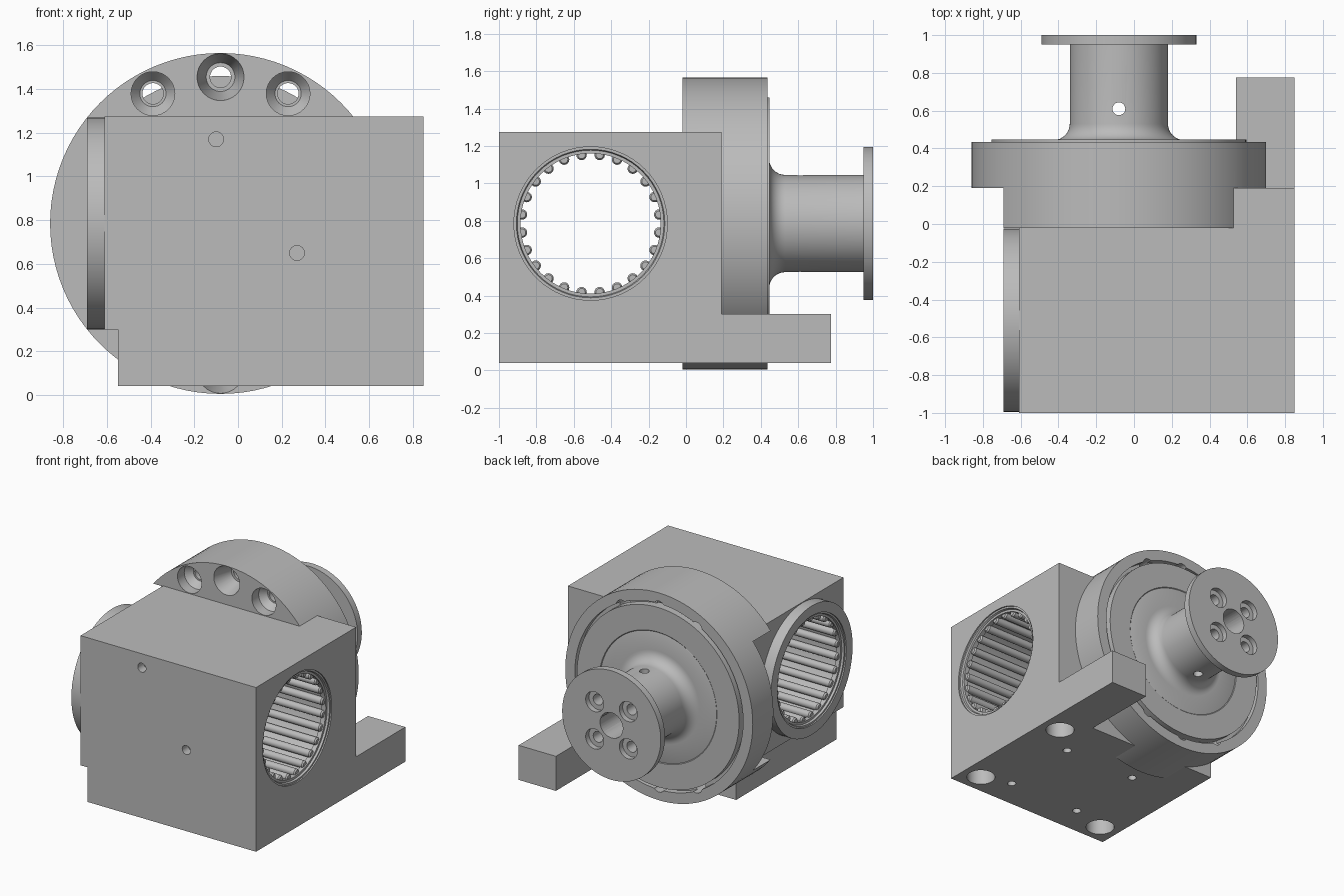
import bpy, bmesh, math
from mathutils import Vector

if "Cube" in bpy.data.objects:
    bpy.data.objects.remove(bpy.data.objects["Cube"], do_unlink=True)

steel = bpy.data.materials.new("plain_grey_steel")
steel.use_nodes = True
GREY = (0.5, 0.5, 0.5, 1)
steel.diffuse_color = GREY
steel.node_tree.nodes["Principled BSDF"].inputs["Base Color"].default_value = GREY

AX, AZ = -0.08, 0.785          # main axis, runs along y
BORE_Y, BORE_Z = -0.51, 0.785  # cross bore axis, runs along x


def finish(name, bm):
    bmesh.ops.remove_doubles(bm, verts=bm.verts, dist=1e-5)
    bmesh.ops.recalc_face_normals(bm, faces=bm.faces)
    mesh = bpy.data.meshes.new(name)
    bm.to_mesh(mesh)
    bm.free()
    mesh.materials.append(steel)
    obj = bpy.data.objects.new(name, mesh)
    bpy.context.collection.objects.link(obj)
    return obj


def add_lathe(bm, profile, axis, origin, sides, closed=False):
    """Revolve (radius, distance) points around an axis through origin."""
    def point(r, t, a):
        u, v = r * math.cos(a), r * math.sin(a)
        p = {"x": (t, u, v), "y": (u, t, v), "z": (u, v, t)}[axis]
        return Vector(p) + Vector(origin)
    rings = [[bm.verts.new(point(r, t, math.tau * i / sides)) for i in range(sides)]
             for r, t in profile]
    pairs = list(zip(rings, rings[1:]))
    if closed:
        pairs.append((rings[-1], rings[0]))
    else:
        bm.faces.new(rings[0])
        bm.faces.new(rings[-1])
    for a, b in pairs:
        for i in range(sides):
            j = (i + 1) % sides
            bm.faces.new((a[i], a[j], b[j], b[i]))


def lathe(name, profile, axis, origin, sides=64, closed=False):
    bm = bmesh.new()
    add_lathe(bm, profile, axis, origin, sides, closed)
    return finish(name, bm)


def extrude(name, outline, y0, y1):
    """Extrude an x-z outline along y."""
    bm = bmesh.new()
    face = bm.faces.new([bm.verts.new((x, y0, z)) for x, z in outline])
    geo = bmesh.ops.extrude_face_region(bm, geom=[face])["geom"]
    moved = [g for g in geo if isinstance(g, bmesh.types.BMVert)]
    bmesh.ops.translate(bm, verts=moved, vec=(0, y1 - y0, 0))
    return finish(name, bm)


def box(name, x0, x1, y0, y1, z0, z1):
    return extrude(name, [(x0, z0), (x1, z0), (x1, z1), (x0, z1)], y0, y1)


def combine(obj, tools, operation="DIFFERENCE"):
    """Apply each tool to obj, then delete the tool."""
    for tool in tools:
        mod = obj.modifiers.new("shape", "BOOLEAN")
        mod.operation, mod.object, mod.solver = operation, tool, "EXACT"
        bpy.context.view_layer.objects.active = obj
        bpy.ops.object.modifier_apply(modifier=mod.name)
        bpy.data.objects.remove(tool, do_unlink=True)


def hole(steps, axis, origin, sides=32):
    return lathe("cutter", steps, axis, origin, sides)


# Main block with stepped side and round boss
body = extrude("main_block", [(-0.55, 0.04), (0.85, 0.04), (0.85, 1.275),
                              (-0.61, 1.275), (-0.61, 0.30), (-0.55, 0.30)], -1, 0.19)
boss = lathe("boss", [(0.485, -0.69), (0.485, -0.5)], "x", (0, BORE_Y, BORE_Z))
combine(body, [boss], "UNION")
cuts = [hole([(0.41, -1), (0.41, 1)], "x", (0, BORE_Y, BORE_Z), 64)]
for x, z in ((-0.10, 1.17), (0.27, 0.65)):
    cuts.append(hole([(0.034, -1.1), (0.034, -0.93)], "y", (x, 0, z), 24))
for x, y in ((0.70, -0.85), (-0.40, -0.85), (0.70, 0.02)):
    cuts.append(hole([(0.1, -0.1), (0.1, 0.22), (0.05, 0.22), (0.05, 0.29)], "z", (x, y, 0)))
for x in (-0.125, 0.475):
    for y in (-0.78, -0.17):
        cuts.append(hole([(0.03, -0.1), (0.03, 0.17)], "z", (x, y, 0), 24))
combine(body, cuts)

# Foot reaching backwards
foot = box("rear_foot", 0.54, 0.85, 0.19, 0.775, 0.04, 0.30)

# Round housing, relieved where it meets the block
housing = lathe("round_housing", [(0.78, -0.02), (0.78, 0.435)], "y", (AX, 0, AZ), 96)
cuts = [box("cutter", -2, 2, -0.2, 0.19, 0.30, 1.27),
        lathe("cutter", [(0.6, 0.39), (0.7, 0.39), (0.7, 0.6), (0.6, 0.6)],
              "y", (AX, 0, AZ), 96, True)]
for sign in (1, -1):
    for step in (-1, 0, 1):
        a = math.radians(27.5 * step)
        spot = (AX + 0.67 * math.sin(a), 0, AZ + sign * 0.67 * math.cos(a))
        if step:
            steps = [(0.1, -0.1), (0.1, 0.06), (0.06, 0.11), (0.048, 0.11), (0.048, 0.6)]
        else:
            steps = [(0.108, -0.1), (0.108, -0.021), (0.066, 0.13), (0.048, 0.13), (0.048, 0.6)]
        cuts.append(hole(steps, "y", spot))
combine(housing, cuts)

# Cover plate, filleted shaft and end flange in one turning
fillet = [(0.345 - 0.085 * math.sin(a), 0.53 - 0.085 * math.cos(a))
          for a in (math.pi / 2 * i / 8 for i in range(9))]
shaft = lathe("output_shaft", [(0, 0.37), (0.675, 0.37), (0.675, 0.447), (0.49, 0.447),
                               (0.485, 0.443), (0.48, 0.445)] + fillet
              + [(0.26, 0.95), (0.41, 0.95), (0.41, 1), (0, 1)], "y", (AX, 0, AZ), 96)
cuts = [hole([(0.095, 0.6), (0.095, 1.1)], "y", (AX, 0, AZ)),
        hole([(0.034, 0.2), (0.034, 1.4)], "z", (AX, 0.61, 0), 24)]
for sx in (-1, 1):
    for sz in (-1, 1):
        cuts.append(hole([(0.04, 0.85), (0.04, 0.96), (0.075, 0.96), (0.075, 1.1)],
                         "y", (AX + sx * 0.14, 0, AZ + sz * 0.14)))
combine(shaft, cuts)

# Bearing sleeve with end lips
sleeve = lathe("bearing_sleeve", [(0.411, -0.68), (0.411, 0.84), (0.397, 0.84), (0.392, 0.825),
                                  (0.375, 0.825), (0.375, 0.79), (0.39, 0.79), (0.39, -0.63),
                                  (0.375, -0.63), (0.375, -0.665), (0.392, -0.665),
                                  (0.397, -0.68)], "x", (0, BORE_Y, BORE_Z), 64, True)

# Needle rollers around the bore
bm = bmesh.new()
COUNT = 24
for i in range(COUNT):
    a = math.tau * (i + 0.5) / COUNT
    add_lathe(bm, [(0.02, -0.655), (0.028, -0.645), (0.028, 0.805), (0.02, 0.815)], "x",
              (0, BORE_Y + 0.37 * math.cos(a), BORE_Z + 0.37 * math.sin(a)), 16)
rollers = finish("needle_rollers", bm)

# Smooth round walls, crisp edges
bpy.ops.object.select_all(action="DESELECT")
for obj in (body, foot, housing, shaft, sleeve, rollers):
    obj.select_set(True)
bpy.context.view_layer.objects.active = body
bpy.ops.object.shade_smooth_by_angle(angle=math.radians(30))
